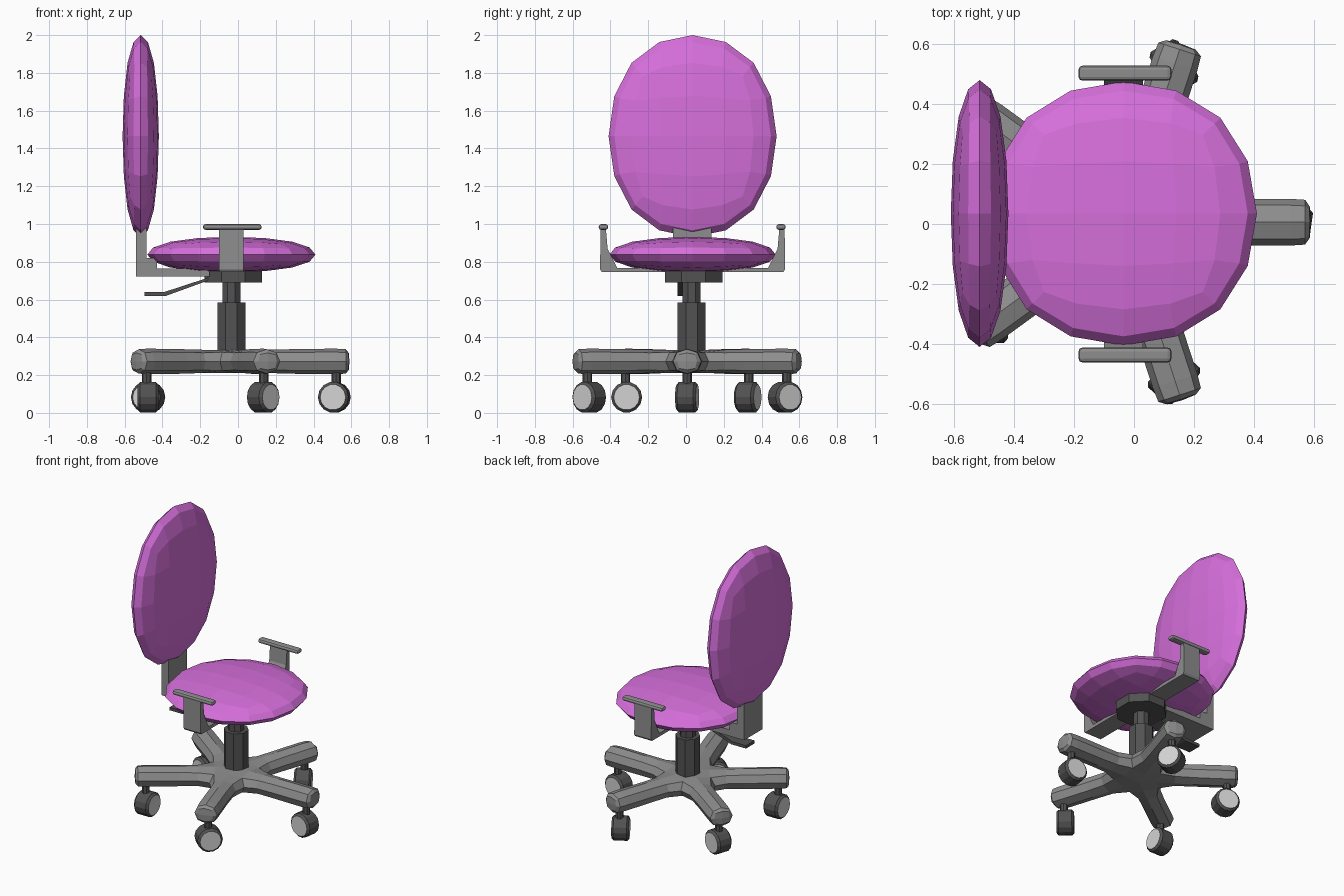
import bpy, bmesh, math
from mathutils import Matrix, Vector

if "Cube" in bpy.data.objects:
    bpy.data.objects.remove(bpy.data.objects["Cube"])


def material(name, r, g, b):
    m = bpy.data.materials.new(name)
    m.use_nodes = True
    m.diffuse_color = (r, g, b, 1)
    m.node_tree.nodes["Principled BSDF"].inputs["Base Color"].default_value = (r, g, b, 1)
    return m


FABRIC = material("orchid_fabric", 0.68, 0.16, 0.72)
GREY = material("grey_plastic", 0.27, 0.27, 0.27)
DARK = material("dark_plastic", 0.085, 0.085, 0.085)
LIGHT = material("light_cap", 0.65, 0.65, 0.65)

CX, CY = -0.035, 0.03        # seat and column axis
BASE = Vector((CX, 0.006, 0))  # centre of the five-arm base


def finish(bm, name, *mats):
    bmesh.ops.recalc_face_normals(bm, faces=bm.faces)
    mesh = bpy.data.meshes.new(name)
    bm.to_mesh(mesh)
    bm.free()
    for m in mats:
        mesh.materials.append(m)
    ob = bpy.data.objects.new(name, mesh)
    bpy.context.collection.objects.link(ob)
    return ob


def subdivide(ob, levels):
    mod = ob.modifiers.new("Round", "SUBSURF")
    mod.levels = mod.render_levels = levels


def cushion(name, centre, half):
    """Rounded cube stretched until its extents equal the half sizes."""
    bm = bmesh.new()
    bmesh.ops.create_cube(bm, size=2)
    ob = finish(bm, name, FABRIC)
    subdivide(ob, 2)
    bpy.context.view_layer.update()
    ev = ob.evaluated_get(bpy.context.evaluated_depsgraph_get())
    reach = max(v.co.x for v in ev.data.vertices)
    ob.scale = [h / reach for h in half]
    ob.location = centre


def prism(name, points, plane, lo, hi, mat):
    """Extrude a profile drawn in the xz or yz plane."""
    place = (lambda a, b, d: (a, d, b)) if plane == "xz" else (lambda a, b, d: (d, a, b))
    bm = bmesh.new()
    face = bm.faces.new([bm.verts.new(place(a, b, lo)) for a, b in points])
    new = bmesh.ops.extrude_face_region(bm, geom=[face])["geom"]
    shift = Vector(place(0, 0, hi - lo))
    bmesh.ops.translate(bm, vec=shift, verts=[g for g in new if isinstance(g, bmesh.types.BMVert)])
    return finish(bm, name, mat)


def cylinder(name, x, y, z0, z1, radius, sides, mat, turn=0):
    bm = bmesh.new()
    bmesh.ops.create_cone(bm, cap_ends=True, segments=sides, radius1=radius, radius2=radius,
                          depth=z1 - z0, matrix=Matrix.Rotation(turn, 4, "Z"))
    ob = finish(bm, name, mat)
    ob.location = (x, y, (z0 + z1) / 2)
    return ob


# Cushions
cushion("seat_cushion", (CX, 0.035, 0.838), (0.445, 0.44, 0.094))
cushion("back_cushion", (-0.515, 0.035, 1.465), (0.096, 0.445, 0.535))

# Five-arm base: pentagon hub with extruded arms, softened once
bm = bmesh.new()
mid, width = 0.2725, 0.085
corner = width / math.sin(math.pi / 5)
rings = []
for z in (mid - 0.062, mid + 0.062):
    rings.append([bm.verts.new(BASE + Vector((corner * math.cos(a), corner * math.sin(a), z)))
                  for a in [math.radians(72 * i - 36) for i in range(5)]])
low, high = rings
bm.faces.new(low[::-1])
bm.faces.new(high)
sides = [bm.faces.new((low[i], low[(i + 1) % 5], high[(i + 1) % 5], high[i])) for i in range(5)]
for reach, half in ((0.33, 0.073), (0.595, 0.0735), (0.628, 0.0735)):
    sides = bmesh.ops.extrude_discrete_faces(bm, faces=sides)["faces"]
    for f in sides:
        out = f.calc_center_median() - BASE
        out.z = 0
        step = out.normalized() * (reach - out.length)
        for v in f.verts:
            v.co += step
            v.co.z = mid + math.copysign(half, v.co.z - mid)
subdivide(finish(bm, "base_arms", GREY), 1)

# Casters, each swivelled its own way
for i, swivel in enumerate((82, 30, 72, 0, -42)):
    a = math.radians(72 * i)
    pos = BASE + Vector((math.cos(a), math.sin(a), 0)) * 0.555
    cylinder("caster_stem_%d" % i, pos.x, pos.y, 0.12, 0.23, 0.025, 8, DARK)
    bm = bmesh.new()
    bmesh.ops.create_cone(bm, cap_ends=True, segments=14, radius1=0.082, radius2=0.082, depth=0.084)
    caps = [f for f in bm.faces if abs(f.normal.z) > 0.9]
    bmesh.ops.inset_individual(bm, faces=caps, thickness=0.014, depth=0.013)
    for f in caps:
        f.material_index = 1
    wheel = finish(bm, "caster_wheel_%d" % i, DARK, LIGHT)
    wheel.rotation_euler = (0, math.pi / 2, math.radians(swivel))
    wheel.location = (pos.x - 0.01 * math.cos(a), pos.y - 0.01 * math.sin(a), 0.083)

# Column and mounting plate
eighth = math.pi / 8
cylinder("column_sleeve", CX, CY, 0.29, 0.585, 0.08, 8, DARK, eighth)
cylinder("column_piston", CX, CY, 0.58, 0.70, 0.052, 8, DARK, eighth)
cylinder("mounting_plate", -0.025, 0.04, 0.69, 0.75, 0.165, 8, DARK, eighth)

# Height lever
prism("height_lever", [(-0.495, 0.62), (-0.38, 0.62), (-0.16, 0.70), (-0.16, 0.715),
                       (-0.39, 0.64), (-0.495, 0.64)], "xz", -0.045, 0.05, DARK)

# Back bracket
prism("back_bracket", [(-0.54, 0.722), (-0.15, 0.722), (-0.15, 0.765), (-0.43, 0.765),
                       (-0.43, 0.82), (-0.485, 0.82), (-0.485, 1.02), (-0.54, 1.02)],
      "xz", -0.07, 0.135, GREY)

# Armrest strap running under the seat, and its pads
half = [(0.48, 0.745), (0.49, 0.76), (0.487, 0.985), (0.46, 0.985), (0.45, 0.87), (0.40, 0.768)]
outline = [(0.035 + y, z) for y, z in half] + [(0.035 - y, z) for y, z in reversed(half)]
prism("armrest_strap", outline, "yz", -0.1, 0.03, GREY)
for name, y in (("left_armrest_pad", 0.503), ("right_armrest_pad", -0.437)):
    bm = bmesh.new()
    bmesh.ops.create_cube(bm, size=1, matrix=Matrix.Diagonal((0.31, 0.05, 0.03, 1)))
    pad = finish(bm, name, GREY)
    pad.location = (-0.03, y, 0.984)
    bevel = pad.modifiers.new("Soft edges", "BEVEL")
    bevel.width, bevel.segments = 0.013, 2
